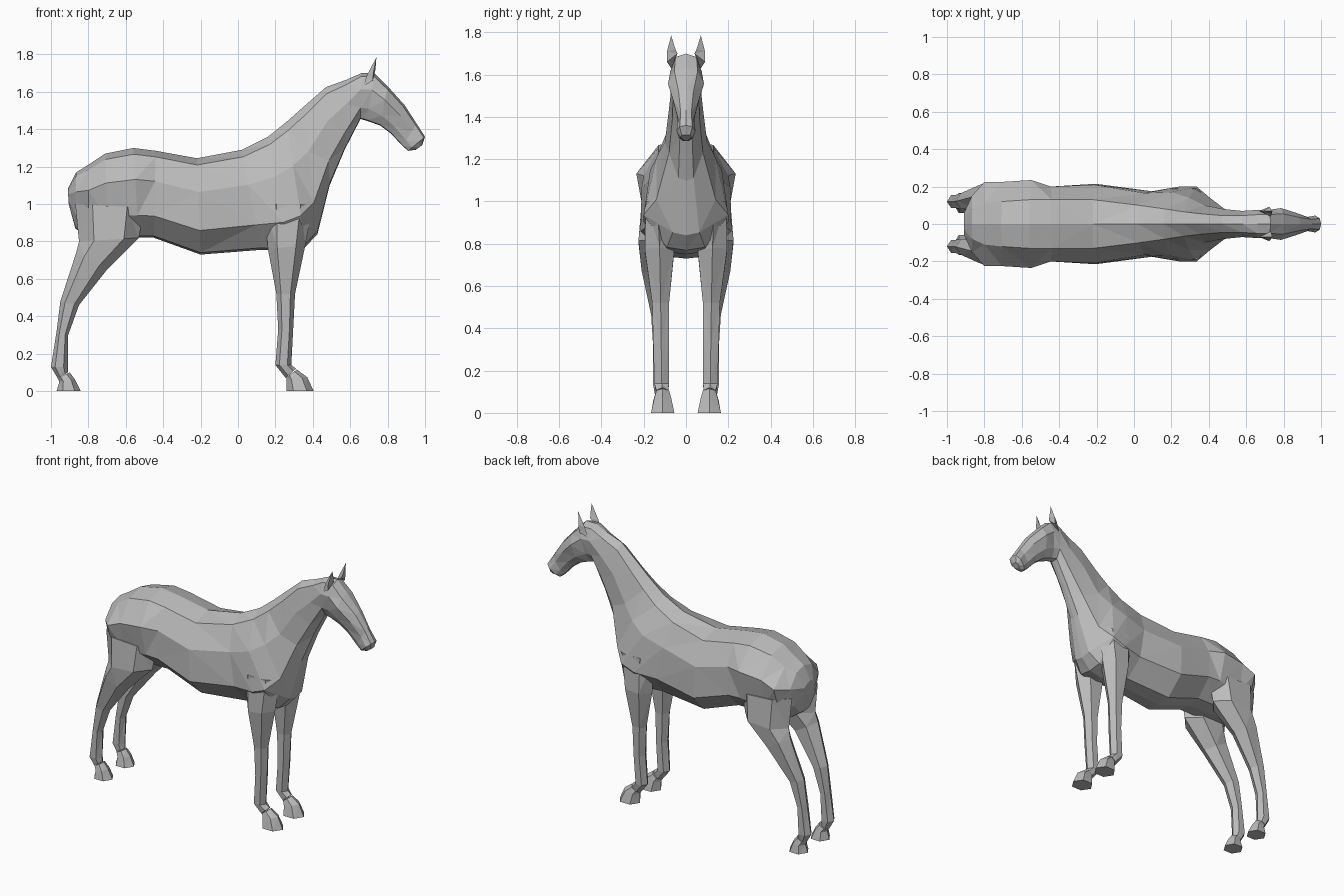
import bpy
import bmesh
from mathutils import Vector

default_cube = bpy.data.objects.get("Cube")
if default_cube:
    bpy.data.objects.remove(default_cube, do_unlink=True)

coat = bpy.data.materials.new("grey coat")
coat.use_nodes = True
coat.diffuse_color = (0.5, 0.5, 0.5, 1)
coat.node_tree.nodes["Principled BSDF"].inputs["Base Color"].default_value = coat.diffuse_color


def loft(name, rings, mirror_copy=False):
    """Skin a list of equally long point rings, closing both ends."""
    mesh = bmesh.new()
    loops = [[mesh.verts.new(point) for point in ring] for ring in rings]
    for first, second in zip(loops, loops[1:]):
        for i in range(len(first)):
            j = (i + 1) % len(first)
            mesh.faces.new((first[i], first[j], second[j], second[i]))
    mesh.faces.new(loops[0])
    mesh.faces.new(loops[-1])
    bmesh.ops.remove_doubles(mesh, verts=mesh.verts, dist=0.0005)
    if mirror_copy:
        for vert in mesh.verts:
            vert.co.y = -vert.co.y
    # Uneven quads become the crisp triangular facets of the style
    bmesh.ops.triangulate(mesh, faces=mesh.faces)
    bmesh.ops.recalc_face_normals(mesh, faces=mesh.faces)
    data = bpy.data.meshes.new(name)
    mesh.to_mesh(data)
    mesh.free()
    data.materials.append(coat)
    part = bpy.data.objects.new(name, data)
    bpy.context.scene.collection.objects.link(part)
    return part


def torso_ring(top_x, top_z, low_x, low_z, upper, middle, lower):
    """Cross-section hung between a spine point and a belly point."""
    top, low = Vector((top_x, 0, top_z)), Vector((low_x, 0, low_z))
    side = [(0.07, upper), (0.35, middle), (0.75, lower), (0.98, lower * 0.45)]
    left = [top.lerp(low, t) + Vector((0, width, 0)) for t, width in side]
    right = [Vector((p.x, -p.y, p.z)) for p in reversed(left)]
    return [top] + left + [low] + right


def limb_ring(back, front, inner, outer):
    """Six-sided limb section; back and front are (x, z) points."""
    (bx, bz), (fx, fz) = back, front
    ring = []
    for t, s in ((0, 0.5), (0.25, 1), (0.75, 1), (1, 0.5), (0.75, 0), (0.25, 0)):
        ring.append((bx + (fx - bx) * t, inner + (outer - inner) * s, bz + (fz - bz) * t))
    return ring


# Trunk from rump to breast: spine x z, belly x z, three half widths
trunk = [
    (-.91, 1.08, -.905, 1.0, .03, .06, .05),
    (-.865, 1.17, -.87, .87, .08, .15, .11),
    (-.8, 1.21, -.8, .82, .11, .225, .17),
    (-.71, 1.27, -.7, .82, .12, .225, .19),
    (-.56, 1.3, -.53, .82, .13, .235, .2),
    (-.44, 1.285, -.45, .82, .13, .2, .2),
    (-.22, 1.245, -.2, .73, .13, .21, .215),
    (.02, 1.29, .12, .755, .1, .165, .175),
    (.16, 1.36, .27, .75, .08, .17, .2),
    (.26, 1.44, .36, .77, .065, .14, .2),
    (.35, 1.52, .425, .84, .055, .1, .14),
]
# Neck, then the head down to the muzzle
neck = [
    (.47, 1.625, .49, 1.1, .045, .08, .08),
    (.58, 1.665, .57, 1.29, .045, .07, .065),
    (.66, 1.7, .655, 1.455, .05, .075, .06),
]
head = [
    (.73, 1.7, .69, 1.445, .05, .075, .055),
    (.8, 1.63, .76, 1.42, .055, .085, .06),
    (.89, 1.53, .82, 1.375, .035, .06, .045),
    (.955, 1.43, .88, 1.31, .025, .037, .033),
    (1.0, 1.36, .91, 1.285, .03, .045, .035),
    (.985, 1.315, .95, 1.29, .02, .025, .02),
]
loft("body_neck_and_head", [torso_ring(*row) for row in trunk + neck + head])

# Limb sections: back point, front point, inner and outer y
front_leg = [
    ((.14, 1.0), (.4, 1.0), .08, .19),
    ((.16, .76), (.36, .78), .055, .195),
    ((.205, .52), (.305, .52), .08, .16),
    ((.215, .33), (.295, .33), .08, .155),
    ((.2, .14), (.285, .14), .08, .15),
    ((.255, .07), (.31, .12), .085, .14),
]
hind_leg = [
    ((-.87, 1.0), (-.5, .98), .06, .21),
    ((-.85, .8), (-.53, .82), .05, .225),
    ((-.865, .74), (-.7, .65), .08, .21),
    ((-.95, .48), (-.85, .46), .08, .165),
    ((-.97, .32), (-.908, .3), .085, .155),
    ((-1.0, .13), (-.91, .13), .085, .155),
    ((-.965, .07), (-.91, .1), .09, .145),
]
front_hoof = [
    ((.26, .075), (.315, .115), .08, .14),
    ((.258, .06), (.37, .075), .07, .15),
    ((.26, 0), (.405, 0), .055, .165),
]
hind_hoof = [
    ((-.965, .07), (-.9, .1), .085, .145),
    ((-.955, .05), (-.87, .06), .075, .155),
    ((-.97, 0), (-.84, 0), .06, .165),
]

for side in ("left", "right"):
    flip = side == "right"
    limbs = {"front_leg": front_leg, "hind_leg": hind_leg,
             "front_hoof": front_hoof, "hind_hoof": hind_hoof}
    for name, rows in limbs.items():
        loft(side + "_" + name, [limb_ring(*row) for row in rows], flip)

    # Pointed ear
    base = [(.67, .07, 1.63), (.73, .04, 1.7), (.72, .09, 1.66)]
    middle = [(.69, .07, 1.69), (.735, .05, 1.72), (.725, .09, 1.71)]
    tip = [(.74, .07, 1.785)] * 3
    loft(side + "_ear", [base, middle, tip], flip)
